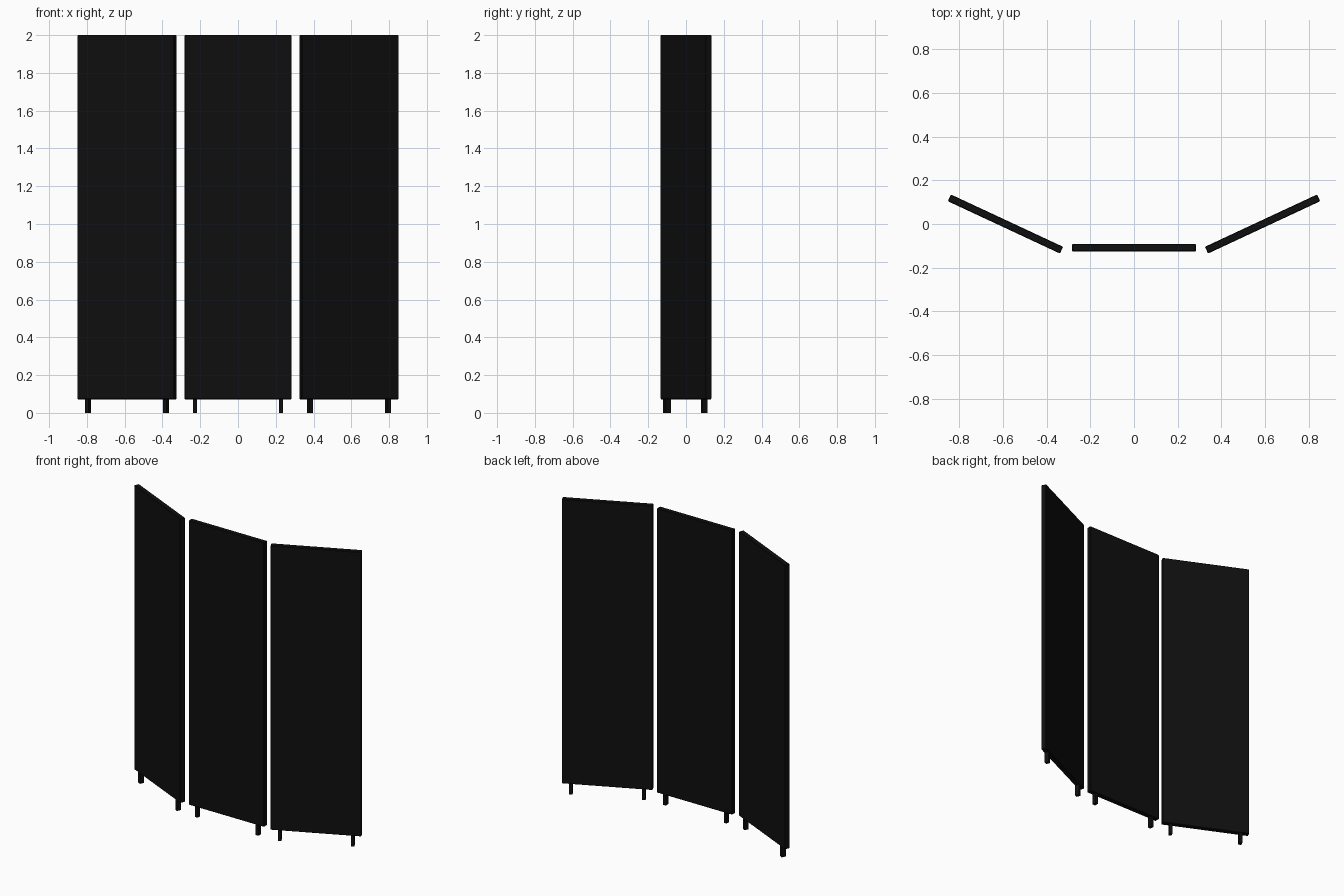
import bpy, math
from mathutils import Matrix

if "Cube" in bpy.data.objects:
    bpy.data.objects.remove(bpy.data.objects["Cube"])

black = bpy.data.materials.new("matte_black")
black.diffuse_color = (0.0045, 0.0045, 0.0045, 1)
black.use_nodes = True
black.node_tree.nodes["Principled BSDF"].inputs["Base Color"].default_value = black.diffuse_color


def box(name, size, local, base, bevel=0.0):
    """Box placed at a local offset within a panel's frame."""
    bpy.ops.mesh.primitive_cube_add(size=1)
    ob = bpy.context.object
    ob.name = name
    ob.data.transform(Matrix.Diagonal((*size, 1)))
    ob.data.transform(base @ Matrix.Translation(local))
    ob.data.materials.append(black)
    if bevel:
        m = ob.modifiers.new("edge", 'BEVEL')
        m.width = bevel
        m.segments = 1
    return ob


# Three screen panels: name, centre x, centre y, turn in degrees
for name, x, y, turn in (("left", -0.588, 0.0, -25),
                         ("centre", 0.0, -0.108, 0),
                         ("right", 0.588, 0.0, 25)):
    base = Matrix.Translation((x, y, 0)) @ Matrix.Rotation(math.radians(turn), 4, 'Z')
    box(name + "_panel", (0.566, 0.034, 1.928), (0, 0, 1.036), base, 0.003)
    # Two short feet under each panel
    for side in (-1, 1):
        box(name + "_foot", (0.021, 0.028, 0.08), (side * 0.228, 0, 0.04), base)
